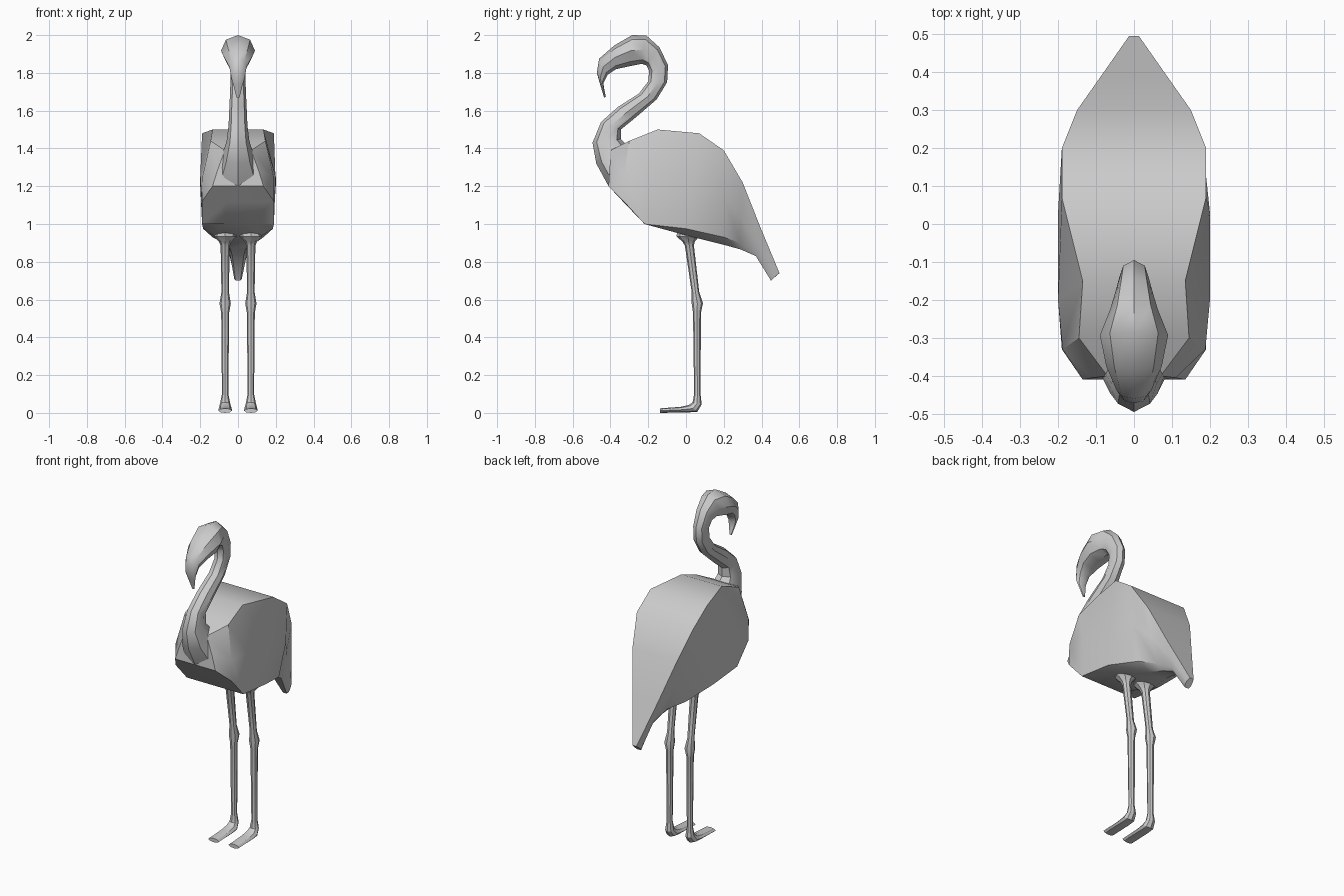
import bpy, bmesh, math
from mathutils import Vector


def loft(name, rings, angle=30):
    """Skin a list of equal-length closed loops and cap both ends."""
    bm = bmesh.new()
    loops = [[bm.verts.new(p) for p in r] for r in rings]
    n = len(loops[0])
    for a, b in zip(loops, loops[1:]):
        for i in range(n):
            j = (i + 1) % n
            bm.faces.new((a[i], a[j], b[j], b[i]))
    bm.faces.new(loops[0])
    bm.faces.new(loops[-1][::-1])
    bmesh.ops.recalc_face_normals(bm, faces=bm.faces)
    me = bpy.data.meshes.new(name)
    bm.to_mesh(me)
    bm.free()
    ob = bpy.data.objects.new(name, me)
    bpy.context.collection.objects.link(ob)
    bpy.context.view_layer.objects.active = ob
    ob.select_set(True)
    bpy.ops.object.shade_smooth_by_angle(angle=math.radians(angle))
    ob.select_set(False)
    return ob


def oval(y0, z0, y1, z1, w, x=0.0, n=8):
    """Oval ring between two side-view points, with half width w."""
    a, b = Vector((x, y0, z0)), Vector((x, y1, z1))
    mid, half = (a + b) / 2, (a - b) / 2
    return [mid + half * math.cos(t) + Vector((w * math.sin(t), 0, 0))
            for t in (2 * math.pi * i / n for i in range(n))]


# Body: sections front to tail; back edge, side, lower edge, underside (half width, y, z)
sections = [
    ((.07, -.40, 1.39), (.11, -.405, 1.28), (.135, -.41, 1.20), (.05, -.41, 1.20)),
    ((.145, -.30, 1.44), (.188, -.33, 1.25), (.19, -.33, 1.12), (.06, -.33, 1.115)),
    ((.135, -.15, 1.50), (.20, -.20, 1.25), (.19, -.22, 1.00), (.07, -.22, 1.00)),
    ((.19, .07, 1.48), (.20, .03, 1.20), (.185, .00, .975), (.13, .00, .94)),
    ((.19, .20, 1.39), (.182, .20, 1.15), (.135, .20, .93), (.06, .20, .89)),
    ((.15, .30, 1.22), (.125, .29, 1.05), (.07, .285, .90), (.04, .29, .865)),
    ((.083, .395, .98), (.06, .385, .90), (.045, .378, .85), (.03, .37, .83)),
    ((.013, .495, .74), (.02, .475, .725), (.02, .46, .71), (.013, .45, .70)),
]
loft("body", [[p for p in s] + [(-w, y, z) for w, y, z in reversed(s)]
              for s in sections], 35)

# Neck, head and hooked beak in one tube: two outline points and half width
neck = [
    (-.41, 1.20, -.20, 1.25, .135), (-.475, 1.32, -.28, 1.38, .088),
    (-.495, 1.43, -.345, 1.45, .06), (-.45, 1.54, -.345, 1.50, .05),
    (-.36, 1.62, -.265, 1.565, .047), (-.25, 1.69, -.155, 1.66, .043),
    (-.20, 1.755, -.10, 1.75, .04), (-.195, 1.81, -.095, 1.84, .04),
    (-.21, 1.84, -.14, 1.935, .048), (-.235, 1.848, -.21, 1.998, .062),
    (-.30, 1.835, -.285, 2.00, .09), (-.37, 1.82, -.38, 1.945, .073),
    (-.415, 1.79, -.46, 1.875, .046), (-.437, 1.745, -.472, 1.80, .035),
    (-.432, 1.71, -.455, 1.74, .022), (-.424, 1.672, -.434, 1.67, .008),
]
loft("neck_and_head", [oval(*r) for r in neck], 40)

# Legs: thigh cuff, knee, ankle (y, z, radius), then the flat foot
leg = [(.01, .98, .055), (.01, .935, .06), (.014, .905, .032), (.018, .885, .024),
       (.05, .64, .02), (.06, .58, .03), (.058, .53, .021), (.06, .10, .017)]
foot = [(.035, .055, .083, .045, .027), (.015, .042, .06, .006, .034),
        (-.03, .032, .02, .003, .036), (-.137, .024, -.137, .0, .036)]
for side, x in (("left", -.068), ("right", .068)):
    rings = [oval(y - r, z, y + r, z, r, x) for y, z, r in leg]
    rings += [oval(*f, x=x) for f in foot]
    loft(side + "_leg", rings, 30)
